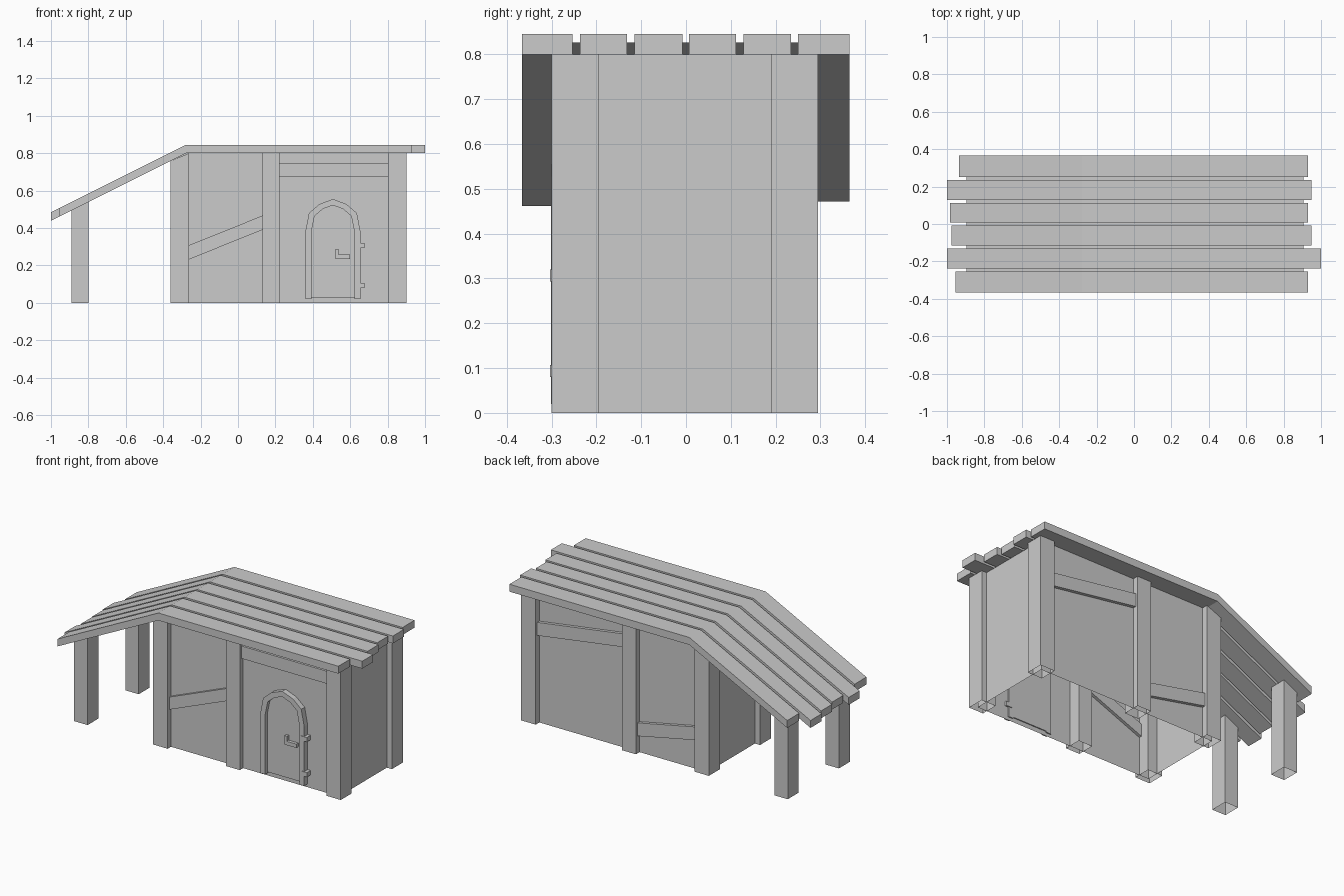
import bpy, bmesh

if "Cube" in bpy.data.objects:
    bpy.data.objects.remove(bpy.data.objects["Cube"])

SLOPE = 0.5          # pitch of the lean-to roof
BEND = -0.278        # x where the flat roof starts to slope


def roof_z(x, flat):
    """Height of a roof layer whose flat part lies at 'flat'."""
    return flat - max(0.0, BEND - x) * SLOPE


def finish(name, bm):
    bmesh.ops.recalc_face_normals(bm, faces=bm.faces)
    mesh = bpy.data.meshes.new(name)
    bm.to_mesh(mesh)
    bm.free()
    obj = bpy.data.objects.new(name, mesh)
    bpy.context.collection.objects.link(obj)
    return obj


def prism(name, profile, y0, y1, open_bottom=False):
    """Extrude an (x, z) outline from y0 to y1."""
    bm = bmesh.new()
    a = [bm.verts.new((x, y0, z)) for x, z in profile]
    b = [bm.verts.new((x, y1, z)) for x, z in profile]
    bm.faces.new(a)
    bm.faces.new(b[::-1])
    for i in range(len(a)):
        j = (i + 1) % len(a)
        bm.faces.new((a[i], b[i], b[j], a[j]))
    bm.normal_update()
    if open_bottom:
        low = [f for f in bm.faces if all(v.co.z < 1e-4 for v in f.verts)]
        bmesh.ops.delete(bm, geom=low, context='FACES_ONLY')
    return finish(name, bm)


def box(name, x0, x1, y0, y1, z0, z1):
    return prism(name, [(x0, z0), (x1, z0), (x1, z1), (x0, z1)], y0, y1)


def brace(name, x0, x1, za, zb, h, y0, y1):
    """Board from x0 (bottom at za) to x1 (bottom at zb)."""
    return prism(name, [(x0, za), (x1, zb), (x1, zb + h), (x0, za + h)], y0, y1)


# Posts, front and back rows, hollow at the foot
for label, x0, x1 in (("lean_to", -0.89, -0.80), ("left", -0.36, -0.262),
                      ("middle", 0.13, 0.222), ("right", 0.803, 0.90)):
    for side, y0, y1 in (("front", -0.30, -0.195), ("back", 0.19, 0.295)):
        outline = [(x0, 0), (x1, 0), (x1, roof_z(x1, 0.80)), (x0, roof_z(x0, 0.80))]
        prism(f"{label}_post_{side}", outline, y0, y1, open_bottom=True)

# Thin walls, open at floor and top
bm = bmesh.new()
XL, XR, YF, YB = -0.326, 0.866, -0.268, 0.26
ring = [(XL, YF), (BEND, YF), (XR, YF), (XR, YB), (BEND, YB), (XL, YB)]
low = [bm.verts.new((x, y, 0)) for x, y in ring]
top = [bm.verts.new((x, y, roof_z(x, 0.80))) for x, y in ring]
for i in range(6):
    j = (i + 1) % 6
    bm.faces.new((low[i], low[j], top[j], top[i]))
finish("walls", bm)

# Braces between the posts
brace("front_left_brace", -0.262, 0.13, 0.232, 0.39, 0.076, -0.285, -0.25)
brace("front_top_brace", 0.222, 0.803, 0.672, 0.672, 0.076, -0.285, -0.25)
brace("back_right_brace", 0.222, 0.803, 0.62, 0.535, 0.08, 0.24, 0.28)
brace("back_left_brace", -0.262, 0.13, 0.185, 0.105, 0.08, 0.24, 0.28)

# Roof planks: y range and end positions
planks = [(-0.366, -0.253, -0.955, 0.93), (-0.237, -0.132, -1.0, 1.0),
          (-0.115, -0.008, -0.975, 0.95), (0.007, 0.112, -0.985, 0.93),
          (0.128, 0.234, -1.0, 0.95), (0.25, 0.365, -0.935, 0.93)]
for i, (y0, y1, x0, x1) in enumerate(planks):
    outline = [(x0, roof_z(x0, 0.80)), (BEND, 0.80), (x1, 0.80),
               (x1, 0.845), (BEND, 0.845), (x0, roof_z(x0, 0.845))]
    prism(f"roof_plank_{i + 1}", outline, y0, y1)

# Thin sheet filling the gaps between planks
bm = bmesh.new()
rows = [[bm.verts.new((x, y, roof_z(x, 0.827))) for y in (-0.28, 0.28)]
        for x in (-0.895, BEND, 0.905)]
for a, b in zip(rows, rows[1:]):
    bm.faces.new((a[0], b[0], b[1], a[1]))
finish("roof_underlay", bm)

# Arched door and frame
CX = 0.5075
outer_half = [(-0.1475, 0.02), (-0.1475, 0.38), (-0.128, 0.48), (-0.072, 0.528)]
inner_half = [(-0.115, 0.02), (-0.115, 0.38), (-0.098, 0.464), (-0.054, 0.502)]


def arch(half, peak):
    pts = half + [(0, peak)] + [(-x, z) for x, z in reversed(half)]
    return [(CX + x, z) for x, z in pts]


outer, inner = arch(outer_half, 0.555), arch(inner_half, 0.522)
prism("door_frame", outer + inner[::-1], -0.301, -0.262)
prism("door_panel", [(x, max(z, 0.027)) for x, z in inner], -0.279, -0.262)

# Hinges and handle
for i, z in enumerate((0.08, 0.293)):
    box(f"door_hinge_{i + 1}", 0.635, 0.675, -0.304, -0.258, z, z + 0.027)
prism("door_handle", [(0.52, 0.235), (0.60, 0.235), (0.60, 0.258), (0.537, 0.258),
                      (0.537, 0.288), (0.52, 0.288)], -0.298, -0.275)
